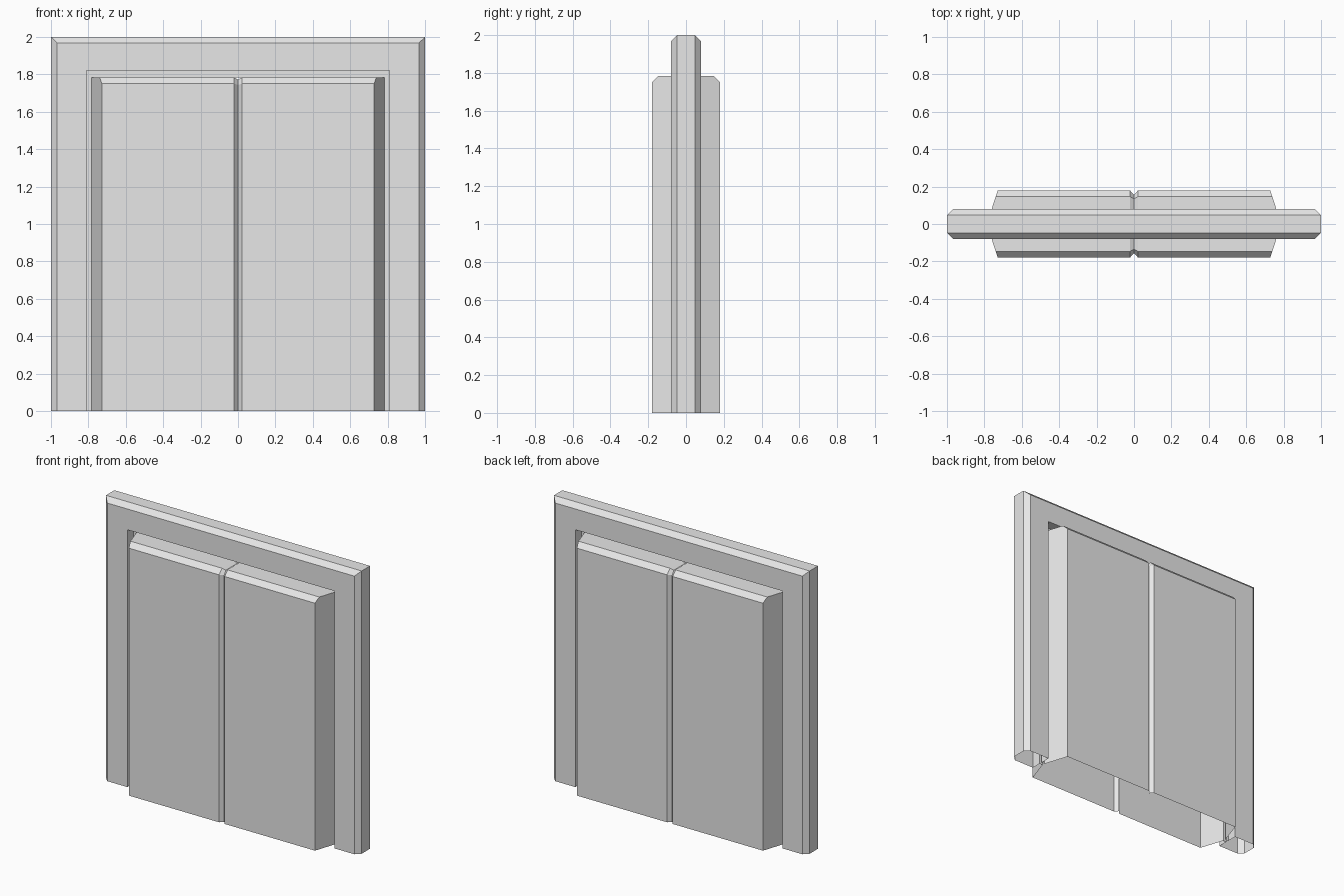
import bpy
import bmesh

if "Cube" in bpy.data.objects:
    bpy.data.objects.remove(bpy.data.objects["Cube"])

grey = bpy.data.materials.new("light grey")
grey.diffuse_color = (0.8, 0.8, 0.8, 1)
grey.use_nodes = True
grey.node_tree.nodes["Principled BSDF"].inputs["Base Color"].default_value = grey.diffuse_color


def finish(name, bm):
    """Orient an open shell outwards using its front face, then make the object."""
    bmesh.ops.recalc_face_normals(bm, faces=bm.faces)
    front = min(bm.faces, key=lambda f: (round(f.calc_center_median().y, 3), -f.calc_area()))
    if front.normal.y > 0:
        bmesh.ops.reverse_faces(bm, faces=bm.faces)
    mesh = bpy.data.meshes.new(name)
    bm.to_mesh(mesh)
    bm.free()
    mesh.materials.append(grey)
    obj = bpy.data.objects.new(name, mesh)
    bpy.context.collection.objects.link(obj)
    return obj


def bridge(bm, rows):
    """Quads between neighbouring rows of vertices."""
    for a, b in zip(rows, rows[1:]):
        for i in range(len(a) - 1):
            bm.faces.new((a[i], a[i + 1], b[i + 1], b[i]))


# Door frame: a moulding section (half width, height, y) swept up, across and down
half_section = [(0.784, 1.784, -0.01), (0.81, 1.82, -0.01), (0.81, 1.82, -0.08),
                (0.967, 1.967, -0.08), (1.0, 2.0, -0.047)]
section = half_section + [(w, h, -y) for w, h, y in reversed(half_section)]
bm = bmesh.new()
rows = [[bm.verts.new(p) for p in ((-w, y, 0), (-w, y, h), (w, y, h), (w, y, 0))]
        for w, h, y in section]
bridge(bm, rows)
finish("door_frame", bm)

# Double door: front shell with tapered sides, bevelled top and a centre V groove
panel = [(-0.18, 0), (-0.18, 1.75), (-0.147, 1.784), (-0.01, 1.784)]
groove = [(-0.155, 0), (-0.155, 1.744), (-0.135, 1.772), (-0.01, 1.772)]


def side_x(y):
    return 0.728 + 0.33 * (0.18 + y)


bm = bmesh.new()
rows = []
for kind in ("left", -0.022, 0, 0.022, "right"):
    row = []
    for y, z in (groove if kind == 0 else panel):
        x = {"left": -side_x(y), "right": side_x(y)}.get(kind, kind)
        row.append(bm.verts.new((x, y, z)))
    rows.append(row)
bridge(bm, rows)
for row, sign in ((rows[0], -1), (rows[-1], 1)):
    foot = bm.verts.new((sign * side_x(-0.01), -0.01, 0))
    bm.faces.new(row + [foot])
door = finish("double_door", bm)

# Same door face on the back
mirror = door.modifiers.new("back_face", 'MIRROR')
mirror.use_axis = (False, True, False)
mirror.use_mirror_merge = False
